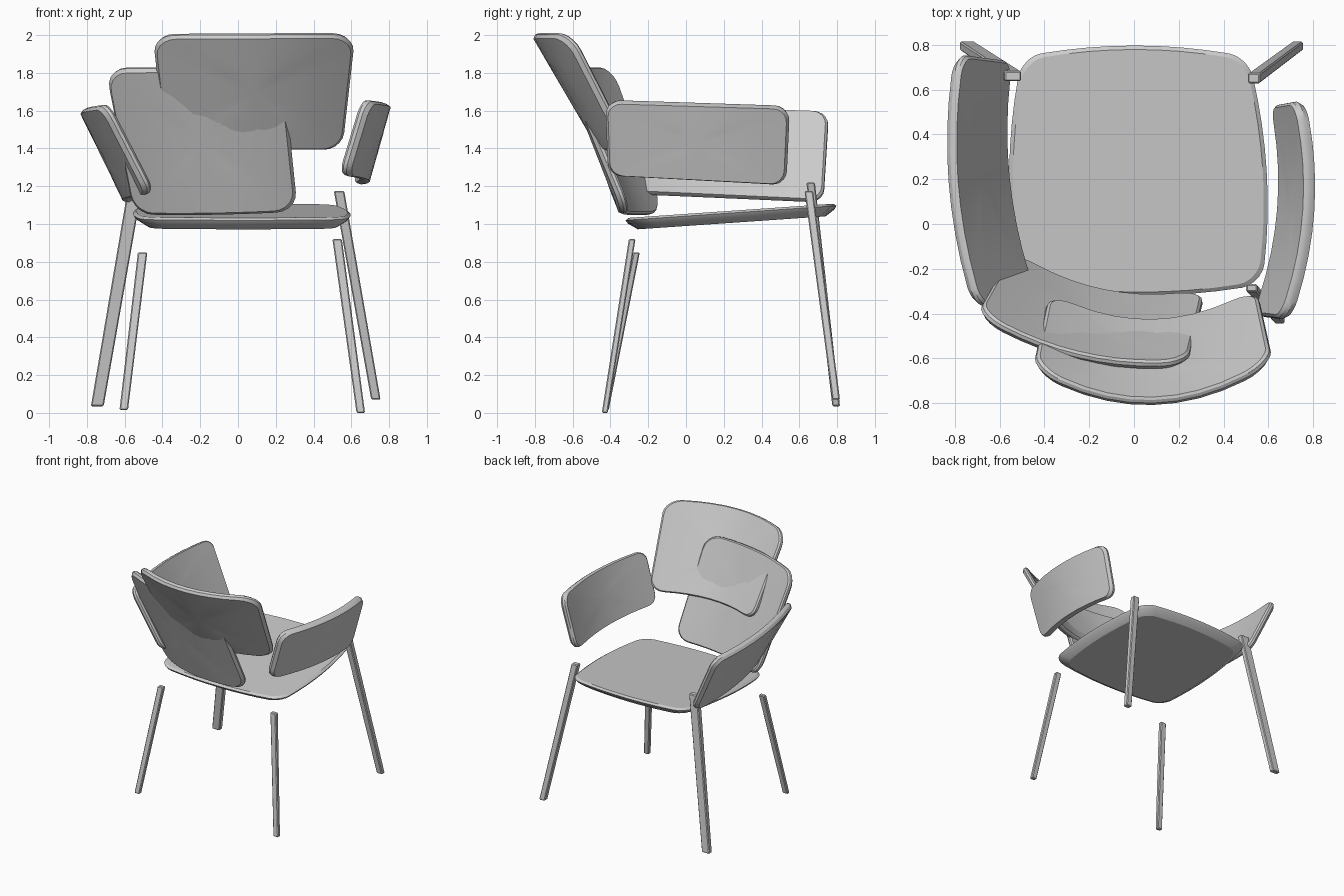
import bpy, bmesh, math
from mathutils import Vector, Matrix

if "Cube" in bpy.data.objects:
    bpy.data.objects.remove(bpy.data.objects["Cube"])


def finish(name, bm, smooth=True):
    bmesh.ops.recalc_face_normals(bm, faces=bm.faces)
    me = bpy.data.meshes.new(name)
    bm.to_mesh(me)
    bm.free()
    ob = bpy.data.objects.new(name, me)
    bpy.context.collection.objects.link(ob)
    if smooth:
        bpy.ops.object.select_all(action='DESELECT')
        ob.select_set(True)
        bpy.context.view_layer.objects.active = ob
        bpy.ops.object.shade_smooth_by_angle(angle=math.radians(25))
    return ob


def outline(ru, rv, bow, n_edge=8, n_arc=5):
    """Rounded square in -1..1, edges optionally bowed outwards."""
    pts = []
    centres = [(1 - ru, 1 - rv), (ru - 1, 1 - rv), (ru - 1, rv - 1), (1 - ru, rv - 1)]
    for i, (cu, cv) in enumerate(centres):
        for k in range(n_arc + 1):
            a = math.pi / 2 * (i + k / n_arc)
            pts.append((cu + ru * math.cos(a), cv + rv * math.sin(a)))
        last = pts[-1]
        nu, nv = centres[(i + 1) % 4]
        a = math.pi / 2 * (i + 1)
        nxt = (nu + ru * math.cos(a), nv + rv * math.sin(a))
        for k in range(1, n_edge):
            t = k / n_edge
            pts.append((last[0] + (nxt[0] - last[0]) * t, last[1] + (nxt[1] - last[1]) * t))
    return [(u * (1 + bow * (1 - v * v)), v * (1 + bow * (1 - u * u))) for u, v in pts]


def shell(name, corners, bulge_low, bulge_top, radius, rings, bow=0.0):
    """Curved rounded plate; corners run low-left, low-right, top-right, top-left."""
    a, b, c, d = map(Vector, corners)
    bl, bt = Vector(bulge_low), Vector(bulge_top)

    def surf(u, v):
        s, t = (u + 1) / 2, (v + 1) / 2
        base = a.lerp(b, s).lerp(d.lerp(c, s), t)
        return base + bl.lerp(bt, t) * (1 - u * u)

    def point(u, v, depth):
        e = 0.01
        du = surf(u + e, v) - surf(u - e, v)
        dv = surf(u, v + e) - surf(u, v - e)
        return surf(u, v) + du.cross(dv).normalized() * depth

    ol = outline(2 * radius / (b - a).length, 2 * radius / (d - a).length, bow)
    n = len(ol)
    bm = bmesh.new()
    start = bm.verts.new(point(0, 0, rings[0][1]))
    loops = [[bm.verts.new(point(u * s, v * s, dep)) for u, v in ol] for s, dep in rings]
    end = bm.verts.new(point(0, 0, rings[-1][1]))
    for i in range(n):
        j = (i + 1) % n
        bm.faces.new((start, loops[0][i], loops[0][j]))
        for p, q in zip(loops, loops[1:]):
            bm.faces.new((p[i], q[i], q[j], p[j]))
        bm.faces.new((end, loops[-1][j], loops[-1][i]))
    return finish(name, bm)


def plate_rings(t):
    return [(0.3, -t), (0.65, -t), (0.98, -t), (1, -0.75 * t), (1, -0.4 * t),
            (0.96, 0), (0.65, 0), (0.3, 0)]


def leg(name, foot, top, wx, wy, turn=0):
    """Tapered square bar between two points with bevelled edges."""
    bm = bmesh.new()
    rot = Matrix.Rotation(math.radians(turn), 3, 'Z')
    ends = []
    for p, k in ((foot, 0.9), (top, 1.0)):
        ends.append([bm.verts.new(Vector(p) + rot @ Vector((sx * wx / 2 * k, sy * wy / 2 * k, 0)))
                     for sx, sy in ((-1, -1), (1, -1), (1, 1), (-1, 1))])
    lo, hi = ends
    bm.faces.new(lo[::-1])
    bm.faces.new(hi)
    for i in range(4):
        j = (i + 1) % 4
        bm.faces.new((lo[i], lo[j], hi[j], hi[i]))
    bmesh.ops.bevel(bm, geom=bm.edges[:], offset=0.006, segments=1, affect='EDGES')
    return finish(name, bm, False)


# Seat: gently tilted cushion plate with a wide lower chamfer
shell("seat",
      [(-0.51, -0.27, 1.035), (0.57, -0.27, 1.035), (0.51, 0.745, 1.105), (-0.5, 0.745, 1.105)],
      (0, 0, 0), (0, 0, 0), 0.09,
      [(0.3, 0), (0.65, 0), (0.97, 0), (1, -0.012), (0.98, -0.03), (0.89, -0.064),
       (0.65, -0.064), (0.3, -0.064)], bow=0.1)

# Upper backrest panel
shell("upper_backrest",
      [(-0.39, -0.34, 1.385), (0.56, -0.32, 1.385), (0.63, -0.63, 1.995), (-0.46, -0.66, 1.99)],
      (0, -0.13, 0), (0, -0.17, 0), 0.10, plate_rings(0.045))

# Lower backrest panel, turned and crossing the upper one
shell("lower_backrest",
      [(-0.56, -0.15, 1.045), (0.32, -0.33, 1.06), (0.24, -0.645, 1.82), (-0.71, -0.42, 1.815)],
      (-0.02, -0.09, -0.01), (-0.02, -0.08, 0), 0.11, plate_rings(0.045))

# Arm panels
shell("right_arm",
      [(0.58, -0.42, 1.25), (0.66, 0.535, 1.20), (0.765, 0.555, 1.615), (0.70, -0.435, 1.645)],
      (0.07, 0, 0), (0.075, 0, 0), 0.075, plate_rings(0.055))
shell("left_arm",
      [(-0.585, 0.73, 1.105), (-0.48, -0.32, 1.15), (-0.72, -0.38, 1.615), (-0.805, 0.76, 1.58)],
      (-0.065, 0, 0), (-0.07, 0, 0), 0.075, plate_rings(0.05))

# Legs: tall pair on the open side, short pair under the backrest
leg("tall_leg_left", (-0.745, 0.795, 0.035), (-0.54, 0.66, 1.22), 0.075, 0.045)
leg("tall_leg_right", (0.73, 0.795, 0.07), (0.535, 0.65, 1.175), 0.055, 0.045)
leg("short_leg_left", (-0.605, -0.425, 0.015), (-0.505, -0.262, 0.85), 0.05, 0.035)
leg("short_leg_right", (0.65, -0.43, 0.0), (0.525, -0.285, 0.92), 0.05, 0.035)
